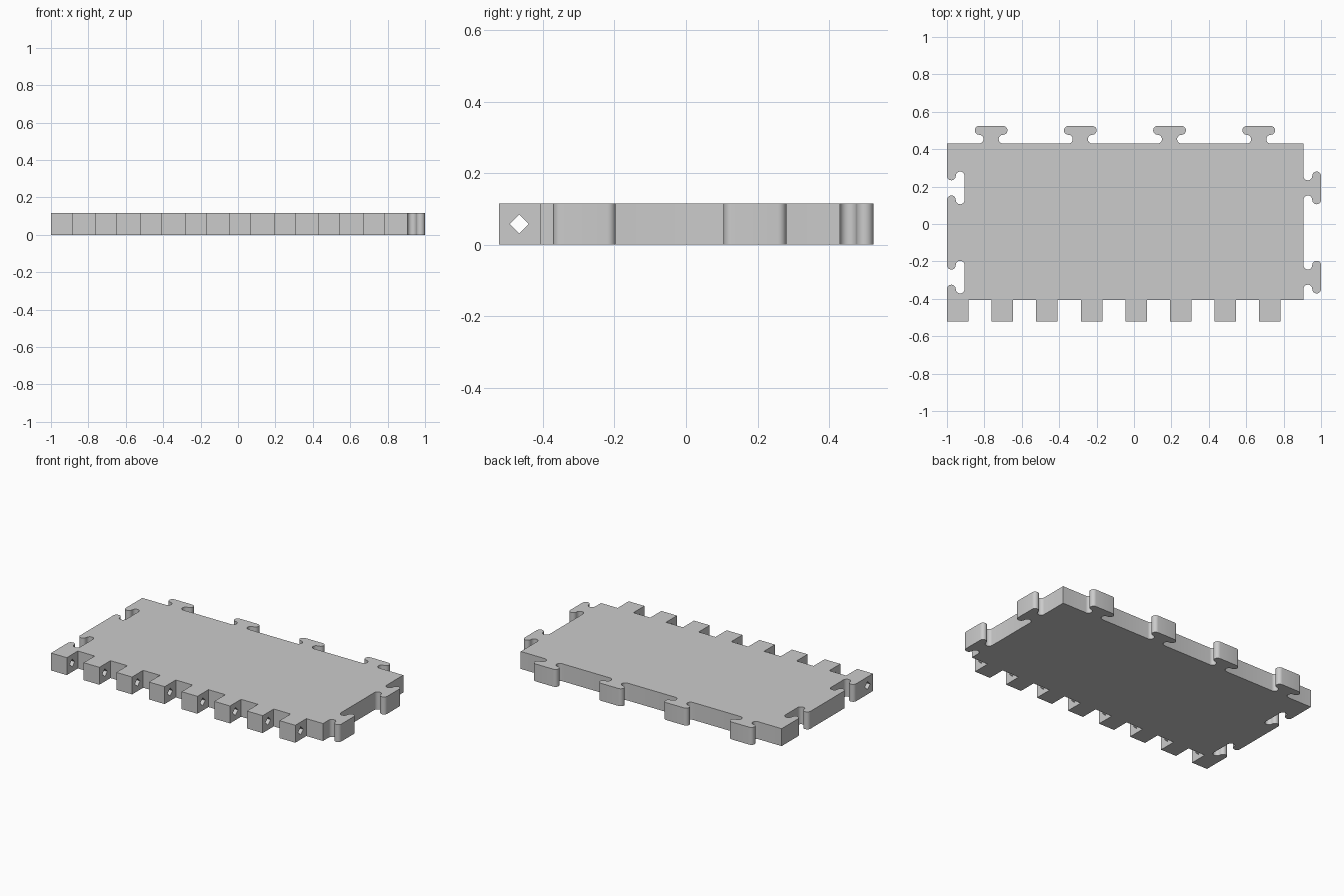
import bpy
import bmesh
from math import pi, sin, cos
from mathutils import Vector

cube = bpy.data.objects.get("Cube")
if cube:
    bpy.data.objects.remove(cube, do_unlink=True)

HEIGHT = 0.115
LEFT, RIGHT, BACK, FRONT = -1.0, 0.906, 0.43, -0.407
HINGE_Y = -0.5225
KNUCKLE, PITCH = 0.115, 0.2385
TAB_R, TAB_HALF = 0.0235, 0.064
STEPS = 12

material = bpy.data.materials.new("plain grey")
material.use_nodes = True
grey = (0.6, 0.6, 0.6, 1)
material.diffuse_color = grey
material.node_tree.nodes["Principled BSDF"].inputs["Base Color"].default_value = grey


def tab(center, along, out):
    """Jigsaw tab outline: concave neck, then rounded head, mirrored."""
    half = []
    for k in range(STEPS + 1):
        a = pi * k / STEPS
        half.append((-TAB_HALF + TAB_R * sin(a), TAB_R * (1 - cos(a))))
    for k in range(1, STEPS + 1):
        a = pi * k / STEPS
        half.append((-TAB_HALF - TAB_R * sin(a), TAB_R * (3 - cos(a))))
    full = half + [(-s, d) for s, d in reversed(half)]
    return [Vector(center) + Vector(along) * s + Vector(out) * d for s, d in full]


# Outline, counter-clockwise: hinge knuckles along the front
outline = []
for i in range(8):
    x = LEFT + i * PITCH
    if i:
        outline.append((x, FRONT))
    outline += [(x, HINGE_Y), (x + KNUCKLE, HINGE_Y), (x + KNUCKLE, FRONT)]
outline.append((RIGHT, FRONT))

# Tabs on the +x side and the back, matching sockets on the -x side
side_tabs = (-0.284, 0.193)
for y in side_tabs:
    outline += tab((RIGHT, y), (0, 1), (1, 0))
outline.append((RIGHT, BACK))
for i in reversed(range(4)):
    outline += tab((-0.764 + 2 * PITCH * i, BACK), (-1, 0), (0, 1))
outline.append((LEFT, BACK))
for y in reversed(side_tabs):
    outline += tab((LEFT, y), (0, -1), (1, 0))

# Extruded panel
bm = bmesh.new()
base = bm.faces.new([bm.verts.new((p[0], p[1], 0)) for p in outline])
top = bmesh.ops.extrude_face_region(bm, geom=[base], use_keep_orig=True)
bmesh.ops.translate(bm, vec=(0, 0, HEIGHT),
                    verts=[v for v in top["geom"] if isinstance(v, bmesh.types.BMVert)])
bmesh.ops.recalc_face_normals(bm, faces=bm.faces)
mesh = bpy.data.meshes.new("hinged_panel")
bm.to_mesh(mesh)
bm.free()
panel = bpy.data.objects.new("hinged_panel", mesh)
bpy.context.collection.objects.link(panel)
mesh.materials.append(material)

# Diamond pin hole through all knuckles
bpy.ops.mesh.primitive_cylinder_add(vertices=4, radius=0.0265, depth=2.4,
                                    location=(0, -0.466, HEIGHT / 2), rotation=(0, pi / 2, 0))
cutter = bpy.context.object
cutter.name = "pin_hole_cutter"
cutter.hide_render = True
cutter.data.materials.append(material)
hole = panel.modifiers.new("pin_hole", "BOOLEAN")
hole.operation = "DIFFERENCE"
hole.solver = "EXACT"
hole.object = cutter

bpy.ops.object.select_all(action="DESELECT")
panel.select_set(True)
bpy.context.view_layer.objects.active = panel
bpy.ops.object.modifier_apply(modifier=hole.name)
bpy.data.objects.remove(cutter, do_unlink=True)
bpy.ops.object.shade_smooth_by_angle(angle=pi / 6)
